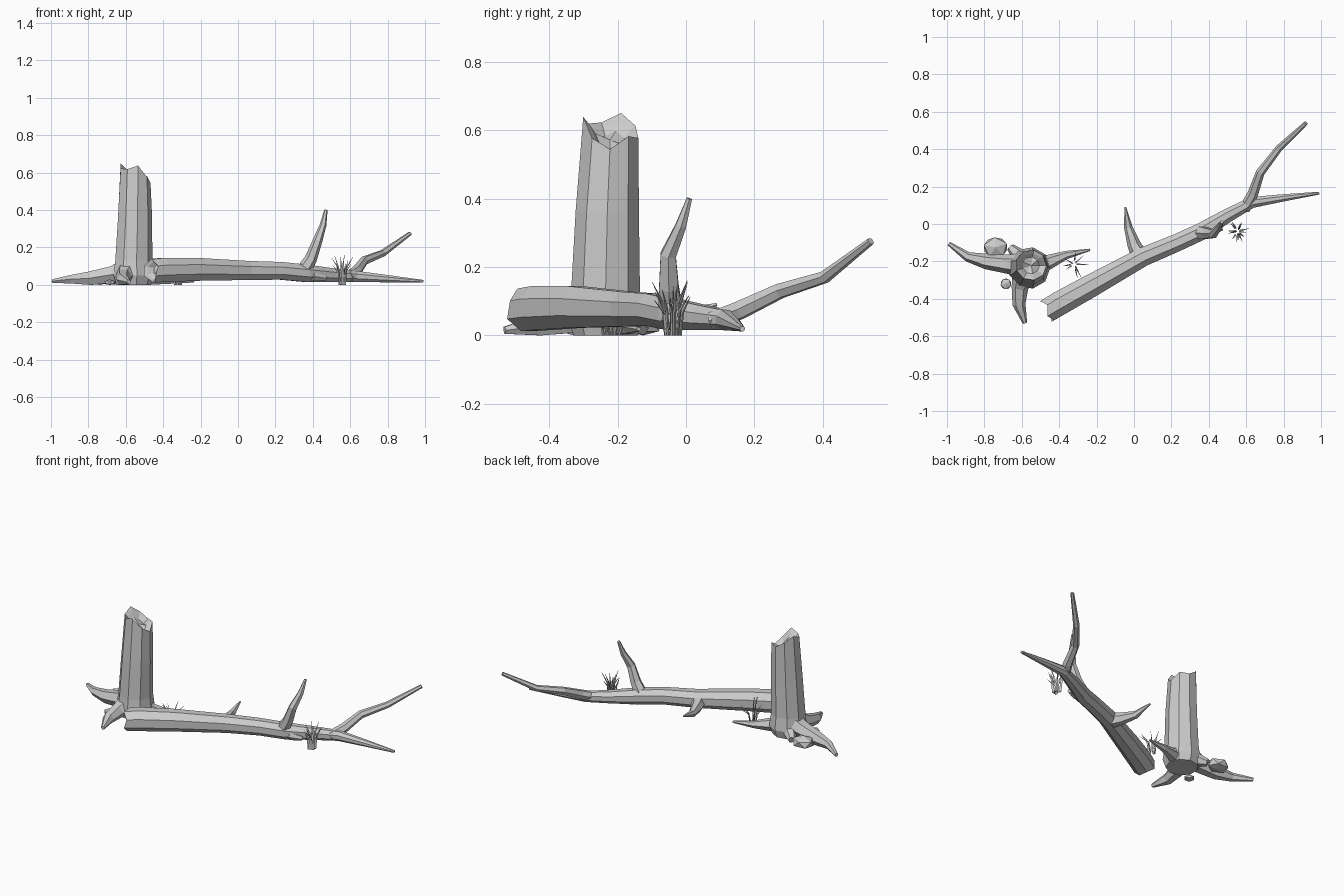
import bpy, bmesh, math, random
from mathutils import Vector

random.seed(4)
UP, BACK = Vector((0, 0, 1)), Vector((0, -1, 0))


def finish(name, bm):
    bmesh.ops.recalc_face_normals(bm, faces=bm.faces)
    me = bpy.data.meshes.new(name)
    bm.to_mesh(me)
    bm.free()
    ob = bpy.data.objects.new(name, me)
    bpy.context.collection.objects.link(ob)
    return ob


def add_tube(bm, path, n=6, ref=UP, phase=0.0, jag=None, depth=0.04):
    """Faceted tube through (x, y, z, radius); jag gives a splintered, hollow last end."""
    pts = [Vector(p[:3]) for p in path]
    rings = []
    for i, p in enumerate(pts):
        t = (pts[min(i + 1, len(pts) - 1)] - pts[max(i - 1, 0)]).normalized()
        u = t.cross(ref).normalized()
        v = t.cross(u)
        ring = []
        for k in range(n):
            a = phase + math.tau * k / n
            q = p + (u * math.cos(a) + v * math.sin(a)) * path[i][3]
            if jag and i == len(pts) - 1:
                q += t * jag[k]
            ring.append(q)
        rings.append(ring)
    if jag:
        c = pts[-1]
        rings.append([c + (q - c) * 0.78 - t * 0.012 for q in rings[-1]])
        rings.append([c + (q - c) * 0.55 - t * depth for q in rings[-2]])
    rows = [[bm.verts.new((q.x, q.y, max(q.z, 0.0))) for q in r] for r in rings]
    for a, b in zip(rows, rows[1:]):
        for k in range(n):
            bm.faces.new((a[k], a[(k + 1) % n], b[(k + 1) % n], b[k]))
    bm.faces.new(rows[0])
    if jag:
        bmesh.ops.poke(bm, faces=[bm.faces.new(rows[-1])])
    else:
        bm.faces.new(rows[-1])


def tube(name, path, **kw):
    bm = bmesh.new()
    add_tube(bm, path, **kw)
    return finish(name, bm)


# Standing stump with splintered hollow top
rim = [0.545, 0.585, 0.58, 0.615, 0.65, 0.62, 0.615, 0.635, 0.575]
tube("stump", [(-0.56, -0.235, 0.0, 0.095), (-0.56, -0.235, 0.05, 0.112),
               (-0.56, -0.235, 0.13, 0.102), (-0.553, -0.23, 0.36, 0.094),
               (-0.55, -0.22, 0.60, 0.083)],
     n=9, ref=BACK, jag=[z - 0.60 for z in rim], depth=0.03)

# Roots
tube("left_root", [(-0.57, -0.22, 0.09, 0.075), (-0.67, -0.215, 0.055, 0.052),
                   (-0.79, -0.20, 0.035, 0.042), (-0.89, -0.175, 0.03, 0.026),
                   (-0.99, -0.105, 0.02, 0.011)])
tube("front_root", [(-0.58, -0.25, 0.08, 0.07), (-0.61, -0.34, 0.045, 0.045),
                    (-0.615, -0.43, 0.028, 0.035), (-0.583, -0.53, 0.015, 0.012)])
tube("right_root", [(-0.54, -0.23, 0.07, 0.065), (-0.46, -0.205, 0.035, 0.04),
                    (-0.36, -0.165, 0.025, 0.022), (-0.235, -0.138, 0.018, 0.006)])
tube("back_root", [(-0.57, -0.23, 0.07, 0.06), (-0.62, -0.165, 0.04, 0.04),
                   (-0.66, -0.125, 0.02, 0.022)])

# Fallen log, drawn from its thin tip to the broken hollow butt
tube("log", [(0.99, 0.165, 0.019, 0.008), (0.80, 0.14, 0.033, 0.021),
             (0.63, 0.115, 0.045, 0.032), (0.50, 0.045, 0.052, 0.040),
             (0.36, -0.04, 0.062, 0.050), (0.23, -0.10, 0.075, 0.051),
             (0.05, -0.175, 0.077, 0.055), (-0.22, -0.325, 0.083, 0.066),
             (-0.40, -0.425, 0.080, 0.070), (-0.462, -0.462, 0.075, 0.068)],
     n=8, phase=math.pi / 8,
     jag=[0.012, -0.02, 0.0, 0.015, -0.005, 0.012, -0.018, 0.006])

# Branches on the log
tube("upright_branch", [(0.34, -0.045, 0.06, 0.042), (0.39, -0.05, 0.14, 0.033),
                        (0.425, -0.052, 0.235, 0.026), (0.455, -0.015, 0.32, 0.018),
                        (0.47, 0.01, 0.40, 0.009)], ref=BACK)
tube("tip_branch", [(0.59, 0.08, 0.042, 0.03), (0.635, 0.16, 0.075, 0.029),
                    (0.675, 0.275, 0.13, 0.024), (0.775, 0.405, 0.17, 0.019),
                    (0.92, 0.54, 0.275, 0.011)])
tube("side_branch", [(0.04, -0.19, 0.07, 0.05), (0.0, -0.11, 0.062, 0.036),
                     (-0.03, -0.02, 0.06, 0.023), (-0.047, 0.09, 0.09, 0.005)])
tube("knot_stub", [(0.38, -0.01, 0.05, 0.04), (0.41, -0.045, 0.045, 0.028),
                   (0.47, -0.02, 0.035, 0.014)])


# Grass tufts
def tuft(name, x, y, count, spread, height, width):
    bm = bmesh.new()
    for i in range(count):
        a = math.tau * i / count + random.uniform(-0.3, 0.3)
        c, s = math.cos(a), math.sin(a)
        b, r = random.uniform(0.008, 0.028), spread * random.uniform(0.6, 1.0)
        h = height * random.uniform(0.6, 1.0)
        add_tube(bm, [(x + c * b, y + s * b, 0, width),
                      (x + c * (b + 0.15 * r), y + s * (b + 0.15 * r), h * 0.6, width * 0.8),
                      (x + c * r, y + s * r, h, 0.0008)], n=3, ref=BACK)
    finish(name, bm)


tuft("front_grass", 0.555, -0.038, 13, 0.064, 0.165, 0.006)
tuft("stump_grass", -0.32, -0.215, 8, 0.085, 0.14, 0.005)


# Stones beside the roots
def stone(name, loc, size, turn):
    bm = bmesh.new()
    bmesh.ops.create_icosphere(bm, subdivisions=1, radius=1)
    c, s = math.cos(turn), math.sin(turn)
    for v in bm.verts:
        p = v.co.copy()
        v.co = Vector((loc[0] + size[0] * (p.x * c - p.y * s),
                       loc[1] + size[1] * (p.x * s + p.y * c),
                       max(0, loc[2] + size[2] * p.z)))
    bmesh.ops.remove_doubles(bm, verts=bm.verts, dist=0.0005)
    finish(name, bm)


stone("large_stone", (-0.74, -0.125, 0.03), (0.072, 0.06, 0.04), 0.4)
stone("small_stone", (-0.685, -0.32, 0.012), (0.032, 0.032, 0.018), 0.9)
